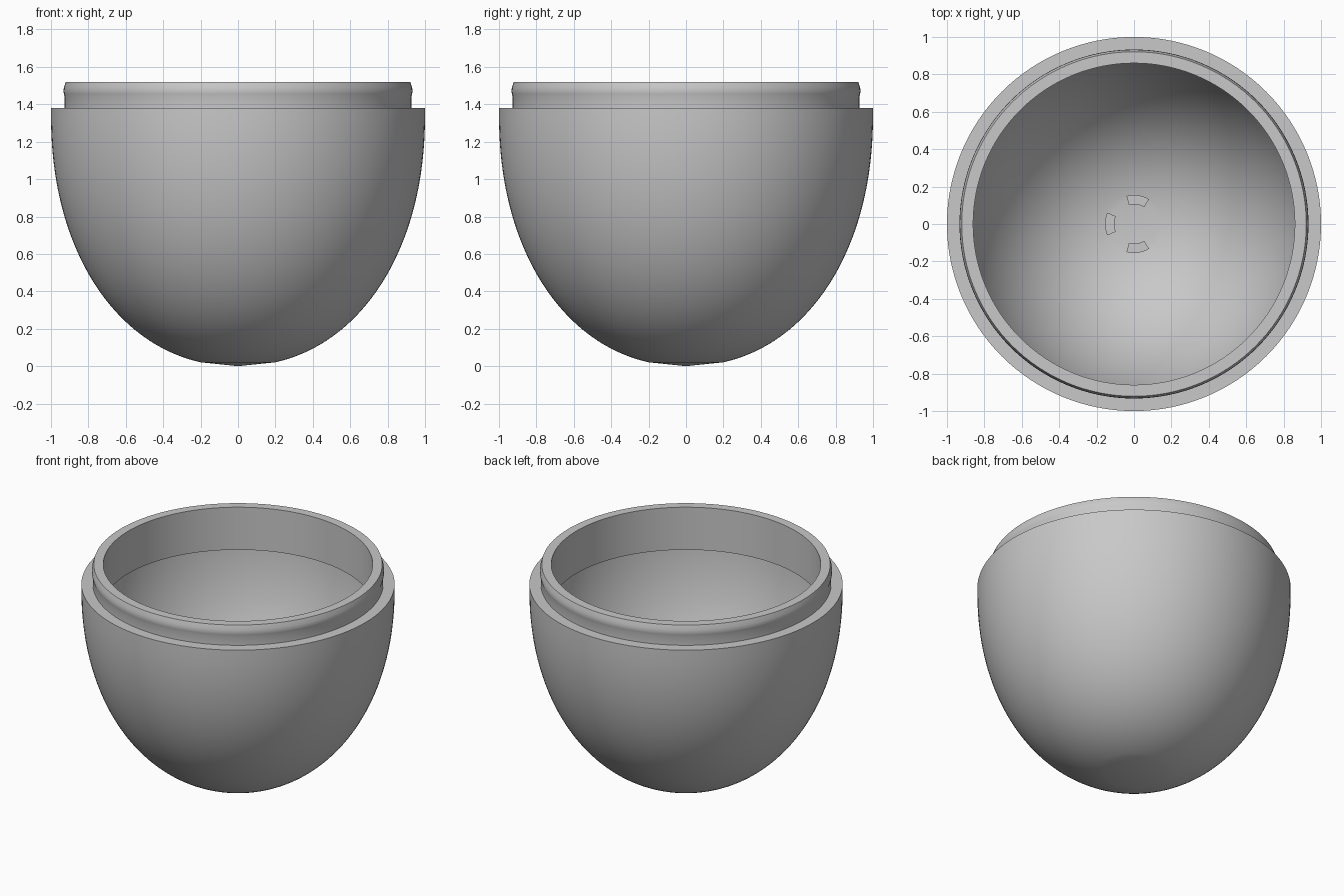
import bpy
import math
import bmesh

cube = bpy.data.objects.get("Cube")
if cube:
    bpy.data.objects.remove(cube, do_unlink=True)

GREY = (0.58, 0.58, 0.58, 1.0)
grey = bpy.data.materials.new("plain_grey")
grey.use_nodes = True
grey.diffuse_color = GREY
grey.node_tree.nodes["Principled BSDF"].inputs["Base Color"].default_value = GREY


def finish(name, bm):
    """Turn a bmesh into a smooth, sharp-edged object."""
    bmesh.ops.remove_doubles(bm, verts=bm.verts, dist=0.0001)
    bmesh.ops.recalc_face_normals(bm, faces=bm.faces)
    mesh = bpy.data.meshes.new(name)
    bm.to_mesh(mesh)
    bm.free()
    mesh.materials.append(grey)
    obj = bpy.data.objects.new(name, mesh)
    bpy.context.collection.objects.link(obj)
    bpy.ops.object.select_all(action="DESELECT")
    obj.select_set(True)
    bpy.context.view_layer.objects.active = obj
    bpy.ops.object.shade_smooth_by_angle(angle=math.radians(30))
    return obj


def lathe(name, profile, steps, start=0.0, sweep=math.tau, closed=False):
    """Sweep (radius, z) points round the z axis; a closed part sweep gets end caps."""
    bm = bmesh.new()
    full = sweep >= math.tau
    rings = []
    for i in range(steps if full else steps + 1):
        a = start + sweep * i / steps
        rings.append([bm.verts.new((r * math.cos(a), r * math.sin(a), z))
                      for r, z in profile])
    count = len(profile)
    for i in range(steps):
        one, two = rings[i], rings[(i + 1) % len(rings)]
        for j in range(count if closed else count - 1):
            k = (j + 1) % count
            quad = [one[j], two[j], two[k], one[k]]
            if profile[j][0] == 0:
                quad.pop(1)
            elif profile[k][0] == 0:
                quad.pop(2)
            bm.faces.new(quad)
    if closed and not full:
        bm.faces.new(rings[0])
        bm.faces.new(rings[-1])
    return finish(name, bm)


def bowl_curve(radius, centre, depth, r_start, z_end, steps=40):
    """Slightly full egg curve from r_start near the axis up to z_end."""
    power = 2.13
    first = math.asin((r_start / radius) ** (power / 2))
    last = math.acos(((centre - z_end) / depth) ** (power / 2))
    angles = [first + (last - first) * i / steps for i in range(steps + 1)]
    return [(radius * math.sin(a) ** (2 / power),
             centre - depth * max(math.cos(a), 0) ** (2 / power)) for a in angles]


# Shell of even thickness, with a snap-fit lip ring lining its mouth
CENTRE = 1.35
WALL = 0.07
RING_BOTTOM = 1.22
outer = [(0, 0)] + bowl_curve(1.0, CENTRE, CENTRE, 0.2, CENTRE) + [(1.0, 1.38)]
lip = [(0.927, 1.38), (0.927, 1.44), (0.931, 1.455), (0.933, 1.47),
       (0.931, 1.49), (0.921, 1.52), (0.86, 1.52), (0.86, RING_BOTTOM)]
inner = bowl_curve(1.0 - WALL, CENTRE, CENTRE - WALL, 0.13, RING_BOTTOM)[::-1]
floor_z = inner[-1][1]
lathe("egg_shell_half", outer + lip + inner + [(0, floor_z)], 128)

# Small curved posts set round the inner floor
post = [(0.105, floor_z - 0.01), (0.155, floor_z - 0.01),
        (0.155, floor_z + 0.08), (0.105, floor_z + 0.08)]
for label, degrees in (("back", 82), ("right", 180), ("front", 278)):
    half = math.radians(23)
    lathe("floor_post_" + label, post, 8, math.radians(degrees) - half, 2 * half, True)
